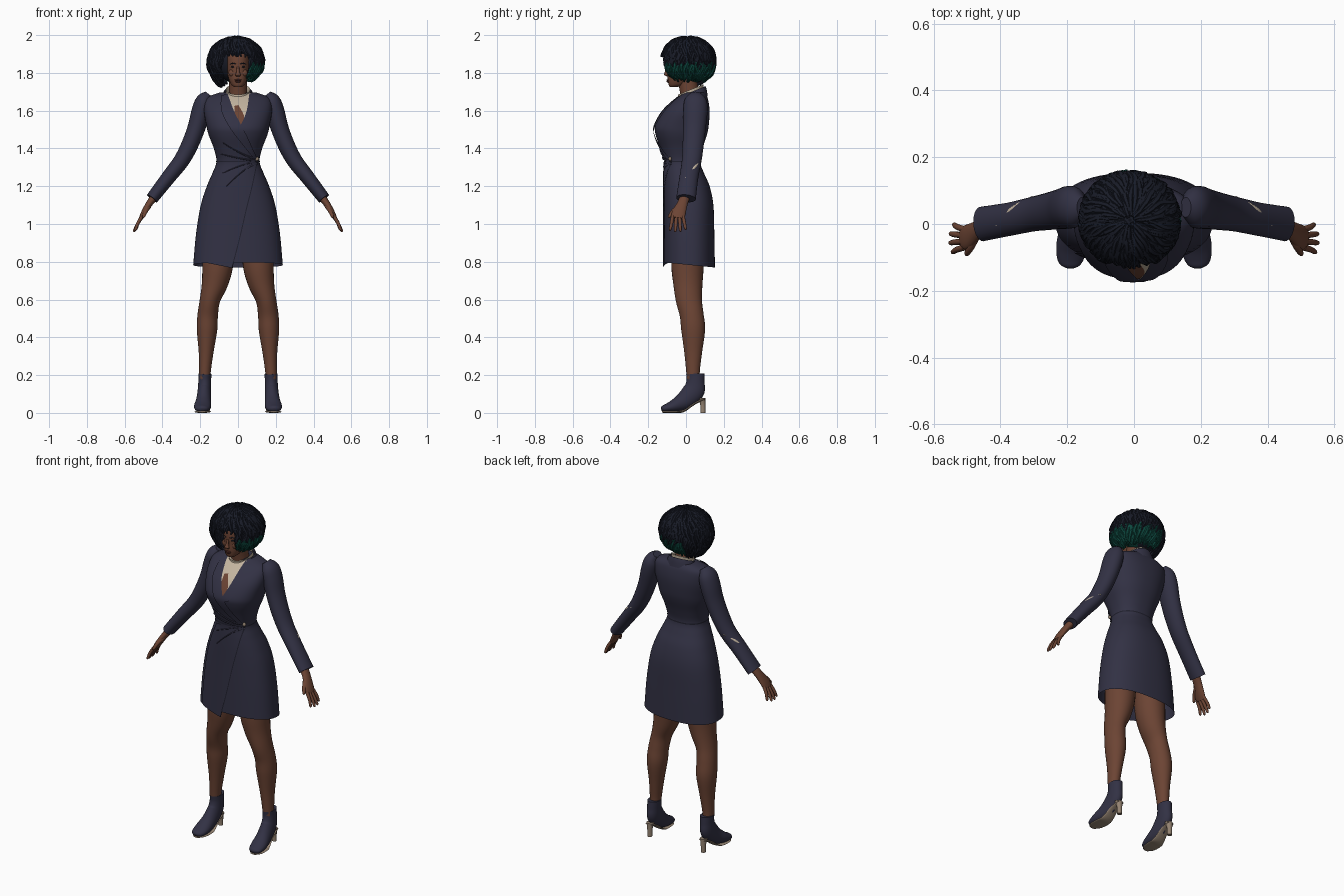
import bpy, bmesh, math, random
from mathutils import Vector

random.seed(4)
if "Cube" in bpy.data.objects:
    bpy.data.objects.remove(bpy.data.objects["Cube"])
made = []
X, Y = Vector((1, 0, 0)), Vector((0, 1, 0))


def material(name, rgb):
    m = bpy.data.materials.new(name)
    m.use_nodes = True
    m.diffuse_color = (*rgb, 1)
    m.node_tree.nodes["Principled BSDF"].inputs["Base Color"].default_value = (*rgb, 1)
    return m


NAVY = material("navy cloth", (.032, .031, .058))
SEAM = material("dark seam", (.014, .014, .026))
SKIN = material("brown skin", (.15, .058, .034))
LIPS = material("dark lips", (.085, .026, .02))
HAIR = material("blue black hair", (.009, .011, .02))
TEAL = material("teal hair", (.004, .065, .05))
CREAM = material("cream blouse", (.55, .46, .35))
TAN = material("tan sole", (.3, .23, .17))


def finish(name, bm, *mats):
    bmesh.ops.recalc_face_normals(bm, faces=bm.faces)
    mesh = bpy.data.meshes.new(name)
    bm.to_mesh(mesh)
    bm.free()
    for m in mats:
        mesh.materials.append(m)
    ob = bpy.data.objects.new(name, mesh)
    bpy.context.scene.collection.objects.link(ob)
    made.append(ob)
    return ob


def smooth(pts, k=5):
    """Catmull-Rom interpolation of tuples of any length."""
    out = []
    for i in range(len(pts) - 1):
        a, b, c, d = pts[max(i - 1, 0)], pts[i], pts[i + 1], pts[min(i + 2, len(pts) - 1)]
        for j in range(k):
            t = j / k
            out.append(tuple(q + t / 2 * (r - p + t * (2 * p - 5 * q + 4 * r - s + t * (3 * (q - r) + s - p)))
                             for p, q, r, s in zip(a, b, c, d)))
    return out + [tuple(pts[-1])]


def tube(bm, pts, ref=Y, n=20, p=2, flat=False, caps=True, warp=None):
    """Skin rings (x, y, z, radius along ref, radius across) along a path."""
    rings = []
    for i, (x, y, z, ra, rb) in enumerate(pts):
        t = Vector(pts[min(i + 1, len(pts) - 1)][:3]) - Vector(pts[max(i - 1, 0)][:3])
        t = Vector((0, 0, 1)) if flat else t.normalized()
        side = (ref - t * ref.dot(t)).normalized()
        up = t.cross(side)
        ring = []
        for k in range(n):
            a = 2 * math.pi * k / n
            c, s = (math.copysign(abs(f) ** (2 / p), f) for f in (math.cos(a), math.sin(a)))
            v = Vector((x, y, z)) + side * ra * c + up * rb * s
            ring.append(bm.verts.new(warp(v) if warp else v))
        rings.append(ring)
    for r, q in zip(rings, rings[1:]):
        for k in range(n):
            bm.faces.new((r[k], r[(k + 1) % n], q[(k + 1) % n], q[k]))
    if caps:
        bm.faces.new(rings[0])
        bm.faces.new(rings[-1])


def loft(name, paths, mat, k=5, **kw):
    bm = bmesh.new()
    for path in paths:
        tube(bm, smooth(path, k), **kw)
    return finish(name, bm, mat)


def ball(name, loc, size, *mats, rule=None):
    bm = bmesh.new()
    bmesh.ops.create_uvsphere(bm, u_segments=32, v_segments=20, radius=1)
    for v in bm.verts:
        v.co = Vector(a * b + c for a, b, c in zip(v.co, size, loc))
    if rule:
        for f in bm.faces:
            f.material_index = rule(f.calc_center_median())
    return finish(name, bm, *mats)


# Coat dress: height, half width, front depth, back depth
shape = [(1.695, .1, -.005, .1), (1.665, .168, -.05, .115), (1.6, .18, -.118, .125), (1.52, .167, -.162, .12),
         (1.47, .155, -.16, .11), (1.4, .128, -.135, .088), (1.33, .114, -.114, .075), (1.27, .135, -.114, .095),
         (1.2, .165, -.115, .125), (1.1, .197, -.115, .145), (.95, .222, -.116, .15), (.785, .237, -.117, .153)]
coat = smooth([(0, (f + b) / 2, z, (b - f) / 2, w) for z, w, f, b in shape])
POWER = 2.35


def dip_hem(v):
    if v.z < .9:
        v.z -= .1 * v.y * (.9 - v.z) / .115
    return v


bm = bmesh.new()
tube(bm, coat, n=64, p=POWER, flat=True, caps=False, warp=dip_hem)
bm.faces.new([v for v in bm.verts][:64])
finish("coat_dress", bm, NAVY)


def front_y(x, z):
    z = min(max(z, coat[-1][2]), coat[0][2])
    for a, b in zip(coat, coat[1:]):
        if b[2] <= z:
            t = (a[2] - z) / (a[2] - b[2])
            _, cy, _, ry, rx = (p + (q - p) * t for p, q in zip(a, b))
            return cy - ry * max(0, 1 - abs(x / rx) ** POWER) ** (1 / POWER)


def patch(name, left, right, mat, off, cols=12):
    """Thin sheet hugging the coat front between two (x, z) edges."""
    bm = bmesh.new()
    grid = []
    for (x0, z0), (x1, z1) in zip(smooth(left, 8), smooth(right, 8)):
        row = []
        for i in range(cols + 1):
            x, z = x0 + (x1 - x0) * i / cols, z0 + (z1 - z0) * i / cols
            row.append(bm.verts.new((x, front_y(x, z) - off, z)))
        grid.append(row)
    for r, q in zip(grid, grid[1:]):
        for i in range(cols):
            bm.faces.new((r[i], r[i + 1], q[i + 1], q[i]))
    return finish(name, bm, mat)


# Neckline, lapels and wrapped skirt panel
patch("blouse_front", [(-.06, 1.69), (-.03, 1.6), (.01, 1.52)], [(.065, 1.69), (.05, 1.6), (.018, 1.52)], CREAM, .003)
patch("neck_opening", [(-.02, 1.625), (-.014, 1.57), (.01, 1.525)], [(.002, 1.63), (.032, 1.57), (.016, 1.525)], SKIN, .005)
patch("left_lapel", [(.06, 1.69), (.046, 1.6), (.018, 1.53), (0, 1.5)],
      [(.092, 1.68), (.1, 1.6), (.06, 1.51), (.01, 1.49)], NAVY, .007)
patch("right_lapel", [(-.09, 1.68), (-.088, 1.6), (-.05, 1.52), (0, 1.45), (.085, 1.345)],
      [(-.055, 1.69), (-.022, 1.6), (.013, 1.53), (.05, 1.46), (.1, 1.35)], NAVY, .009)
edge = [(.1, 1.335), (.072, 1.2), (.042, 1.08), (.005, .92), (-.035, .768)]
patch("wrap_panel", [(-.07, 1.32), (-.12, 1.2), (-.15, 1.08), (-.17, .92), (-.18, .797)], edge, NAVY, .006)
patch("wrap_edge", edge, [(x + .005, z) for x, z in edge], SEAM, .005, 1)
folds = []
for z0, z1, x1 in ((1.345, 1.43, -.08), (1.335, 1.37, -.09), (1.33, 1.27, -.08), (1.32, 1.2, -.06)):
    line = [(.1 + (x1 - .1) * i / 6, z0 + (z1 - z0) * (i / 6) ** 1.4) for i in range(7)]
    folds.append([(x, front_y(x, z) - .004, z, .004, .005 - .0005 * i) for i, (x, z) in enumerate(line)])
loft("waist_folds", folds, NAVY, 2, ref=Y, n=8)
loft("waist_seam", [[(0, -.0195, z, .0965, .1165) for z in (1.327, 1.334)]], SEAM, 1, n=64, p=POWER, flat=True, caps=False)
ball("waist_button", (.1, front_y(.1, 1.345) - .008, 1.345), (.011, .008, .011), TAN)


def tilt(v):
    v.z += .4 * (v.y - .025)
    return v


loft("coat_collar", [[(0, .03, 1.64, .085, .1), (0, .032, 1.675, .078, .085), (0, .032, 1.698, .072, .074)]],
     NAVY, n=40, flat=True, caps=False, warp=tilt)
loft("blouse_collar", [[(0, .025, 1.65, .08, .08), (0, .025, 1.69, .068, .066), (0, .026, 1.712, .068, .065)]],
     CREAM, n=40, flat=True, caps=False, warp=tilt)

# Head and face
loft("neck", [[(0, .03, 1.62, .055, .055), (0, .018, 1.7, .05, .048), (0, .0, 1.8, .05, .047)]], SKIN, n=28)
head = [(1.725, .02, -.086, -.045), (1.738, .036, -.092, -.01), (1.77, .05, -.097, .03), (1.81, .058, -.097, .07),
        (1.86, .062, -.099, .09), (1.9, .061, -.092, .09), (1.95, .04, -.06, .06)]
loft("head", [[(0, (f + b) / 2, z, (b - f) / 2, w) for z, w, f, b in head]], SKIN, n=40, p=2.3, flat=True)
loft("nose", [[(0, -.096, 1.835, .006, .006), (0, -.103, 1.805, .009, .009), (0, -.106, 1.79, .01, .015),
               (0, -.098, 1.782, .006, .01)]], SKIN, n=16, flat=True)
for i, z in enumerate((1.762, 1.754)):
    ball(("upper_lip", "lower_lip")[i], (0, -.0945, z), (.019 - .003 * i, .008, .005), LIPS)
for s, side in ((1, "left"), (-1, "right")):
    ball(side + "_eye", (s * .026, -.0895, 1.832), (.012, .006, .005), HAIR)
    loft(side + "_eyebrow", [[(s * .012, -.098, 1.846, .002, .003), (s * .028, -.093, 1.851, .002, .003),
                              (s * .042, -.081, 1.847, .002, .002)]], HAIR, n=8)
    ball(side + "_cheek", (s * .03, -.077, 1.8), (.02, .014, .02), SKIN)

    # Sleeve with slash, hand and fingers
    def m(rows):
        return [(s * r[0], *r[1:]) for r in rows]
    loft(side + "_sleeve", [m([(.155, .05, 1.688, .03, .02), (.178, .05, 1.655, .058, .043), (.195, .05, 1.6, .064, .05),
                               (.22, .045, 1.51, .06, .047), (.255, .038, 1.42, .056, .045), (.3, .03, 1.335, .052, .042),
                               (.37, .015, 1.245, .05, .038), (.455, 0, 1.135, .052, .033)])], NAVY, n=28)
    loft(side + "_sleeve_slash", [m([(.304, .08, 1.34, .004, .003), (.356, .05, 1.308, .008, .006),
                                     (.384, .025, 1.277, .008, .006), (.412, -.005, 1.243, .004, .003)])], CREAM, n=10)
    loft(side + "_palm", [m([(.43, 0, 1.16, .027, .022), (.468, -.018, 1.11, .028, .018), (.498, -.038, 1.06, .037, .015),
                             (.514, -.043, 1.03, .033, .011)])], SKIN, n=20)
    fingers = [m([(.507, -.043 + a, 1.042, .0095, .0095), (.532 + e / 2, -.043 + a * 1.25, 1 - e, .009, .009),
                  (.546 + e, -.043 + a * 1.5, .968 - e, .007, .007), (.55 + e, -.043 + a * 1.5, .962 - e, .002, .002)])
               for a, e in ((-.027, -.004), (-.009, .003), (.009, .002), (.027, -.008))]
    thumb = m([(.472, -.032, 1.095, .014, .013), (.488, -.068, 1.068, .011, .011),
               (.5, -.088, 1.04, .008, .008), (.502, -.093, 1.033, .002, .002)])
    loft(side + "_fingers", fingers + [thumb], SKIN, n=12, ref=Vector((.3, .6, .4)))

    # Leg
    loft(side + "_leg", [m([(.1, .01, .96, .085, .085), (.107, .008, .79, .086, .082), (.122, .01, .69, .078, .07),
                            (.148, .015, .6, .069, .054), (.16, .03, .52, .063, .054), (.164, .038, .44, .063, .054),
                            (.169, .038, .32, .047, .039), (.175, .037, .22, .036, .031), (.176, .04, .17, .036, .03)])], SKIN, n=28)

    # Ankle boot with tan sole and heel
    loft(side + "_boot", [m([(.175, .049, .207, .034, .048), (.176, .05, .165, .034, .048), (.178, .04, .115, .036, .057),
                             (.182, -.01, .064, .04, .048), (.187, -.06, .038, .045, .035), (.19, -.1, .026, .041, .023),
                             (.19, -.122, .021, .03, .017), (.19, -.131, .018, .012, .008)])], NAVY, n=28, ref=X)
    loft(side + "_sole", [m([(.19, -.127, .006, .018, .005), (.19, -.1, .006, .038, .006), (.187, -.05, .006, .043, .006),
                             (.183, -.01, .011, .036, .006), (.18, .045, .05, .027, .006), (.178, .098, .074, .022, .006)])],
         TAN, n=20, ref=X)
    loft(side + "_heel", [m([(.178, .083, .08, .02, .023), (.178, .089, .045, .014, .015), (.178, .09, 0, .013, .014)])],
         TAN, n=20, flat=True)


# Curly bob: inner volume, outer shell and strands, teal underneath on one side
def hair_point(phi, th, k=1):
    r = k * math.sin(th)
    drop = .03 * max(0, -math.cos(phi)) * (th / 2.5) ** 3
    return Vector((-.012 + .148 * r * math.cos(phi), .012 + .145 * r * math.sin(phi), 1.862 + .13 * k * math.cos(th) - drop))


def hair_end(phi):
    d = abs((phi + math.pi / 2 + math.pi) % (2 * math.pi) - math.pi)
    t = min(1, max(0, (d - .42) / .3))
    return 1.27 + 1.15 * t * t * (3 - 2 * t)


def is_teal(phi):
    return -.95 < phi < 2.1


ball("hair_inner", (-.006, .046, 1.865), (.122, .108, .118), HAIR, TEAL, rule=lambda c: int(c.x > .03 and c.z < 1.85))
bm = bmesh.new()
N, M = 72, 24
grid = [[bm.verts.new(hair_point(-math.pi + 2 * math.pi * i / N, .02 + j / M * (hair_end(-math.pi + 2 * math.pi * i / N) - .02), .965))
         for j in range(M + 1)] for i in range(N)]
for i in range(N):
    phi = -math.pi + 2 * math.pi * (i + .5) / N
    for j in range(M):
        a, b = grid[i], grid[(i + 1) % N]
        f = bm.faces.new((a[j], b[j], b[j + 1], a[j + 1]))
        f.material_index = int(is_teal(phi) and j / M * hair_end(phi) > 1.72)
finish("hair_shell", bm, HAIR, TEAL)


def strands(name, count, mat, teal):
    bm = bmesh.new()
    for i in range(count):
        phi = -math.pi + 2 * math.pi * (i + random.random()) / count
        if teal and not is_teal(phi):
            continue
        start, end = random.uniform(.05, .8), hair_end(phi) + random.uniform(-.15, .15)
        if teal:
            start = random.uniform(1.55, 1.7)
        elif is_teal(phi):
            end = min(end, random.uniform(1.7, 1.95))
        wave, lift = random.uniform(0, 6), random.uniform(.965, 1.01)
        pts = []
        for j in range(15):
            t = j / 14
            th = start + (end - start) * t
            p = hair_point(phi + .07 * math.sin(wave + 7 * th), th, lift + .015 * math.sin(wave + 9 * th))
            w = .3 + .7 * math.sin(math.pi * min(.96, .12 + .84 * t))
            pts.append((*p, .011 * w, .008 * w))
        tube(bm, pts, ref=Vector((-math.sin(phi), math.cos(phi), 0)), n=6)
    finish(name, bm, mat)


strands("hair_strands", 190, HAIR, False)
strands("teal_strands", 130, TEAL, True)

# Smooth shading with sharp edges kept
bpy.ops.object.select_all(action='DESELECT')
for ob in made:
    ob.select_set(True)
bpy.context.view_layer.objects.active = made[0]
bpy.ops.object.shade_smooth_by_angle(angle=math.radians(45))
